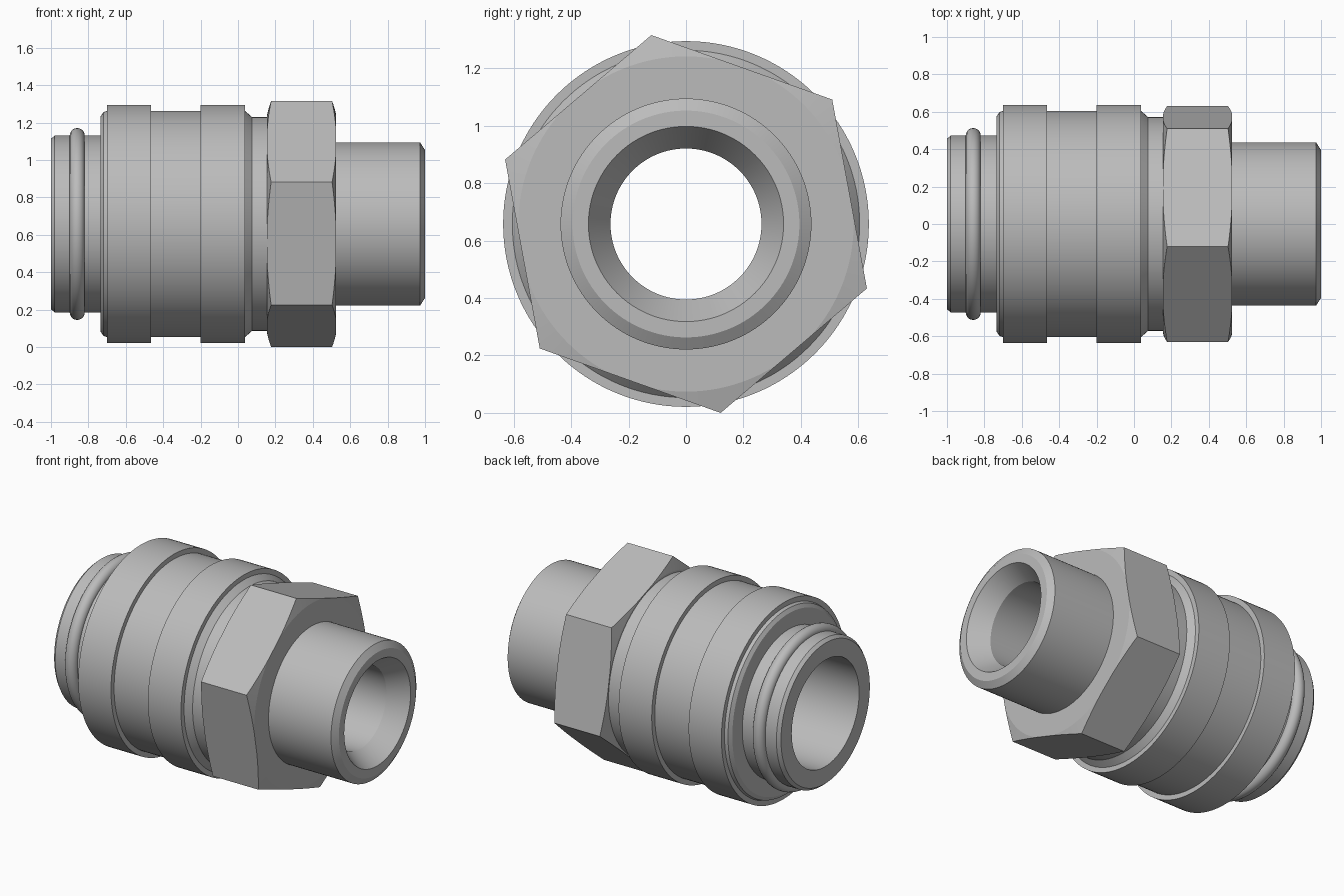
import bpy
import bmesh
from math import sin, cos, pi, radians

AXIS_Z = 0.658   # height of the fitting's centre line
SEGMENTS = 128

if "Cube" in bpy.data.objects:
    bpy.data.objects.remove(bpy.data.objects["Cube"], do_unlink=True)

steel = bpy.data.materials.new("steel grey")
steel.use_nodes = True
steel.diffuse_color = (0.5, 0.5, 0.5, 1)
steel.node_tree.nodes["Principled BSDF"].inputs["Base Color"].default_value = (0.5, 0.5, 0.5, 1)


def lathe(name, profile, segments=SEGMENTS, phase=0.0):
    """Turn a closed (x, radius) profile around the x axis."""
    bm = bmesh.new()
    rings = []
    for i in range(segments):
        a = phase + 2 * pi * i / segments
        rings.append([bm.verts.new((x, r * cos(a), AXIS_Z + r * sin(a))) for x, r in profile])
    count = len(profile)
    for i in range(segments):
        a, b = rings[i], rings[(i + 1) % segments]
        for j in range(count):
            k = (j + 1) % count
            bm.faces.new((a[j], a[k], b[k], b[j]))
    bmesh.ops.recalc_face_normals(bm, faces=bm.faces)
    mesh = bpy.data.meshes.new(name)
    bm.to_mesh(mesh)
    bm.free()
    mesh.materials.append(steel)
    obj = bpy.data.objects.new(name, mesh)
    bpy.context.collection.objects.link(obj)
    return obj


def activate(obj):
    bpy.ops.object.select_all(action='DESELECT')
    obj.select_set(True)
    bpy.context.view_layer.objects.active = obj


def smooth(obj, angle=25):
    activate(obj)
    bpy.ops.object.shade_smooth_by_angle(angle=radians(angle))


# Hollow tube: plug end on the left, coned pipe end on the right
smooth(lathe("tube", [
    (-1.0, 0.345), (-1.0, 0.455), (-0.98, 0.473), (-0.6, 0.473),
    (-0.6, 0.437), (0.973, 0.437), (1.0, 0.395), (1.0, 0.34),
    (0.88, 0.263), (0.1, 0.263), (0.1, 0.345)]))

# Sleeve with two raised bands and a narrower neck
smooth(lathe("sleeve", [
    (-0.735, 0.44), (-0.735, 0.575), (-0.72, 0.598), (-0.7, 0.605),
    (-0.7, 0.637), (-0.465, 0.637), (-0.465, 0.605), (-0.2, 0.605),
    (-0.2, 0.637), (0.037, 0.637), (0.037, 0.605), (0.075, 0.572),
    (0.17, 0.572), (0.17, 0.43)]), 15)

# Sealing ring around the plug end
ring_profile = [(-0.86 + 0.04 * cos(2 * pi * i / 20), 0.473 + 0.04 * sin(2 * pi * i / 20))
                for i in range(20)]
smooth(lathe("seal_ring", ring_profile), 40)

# Hexagon nut with corners turned down to a cone at both ends
nut = lathe("hex_nut", [(0.155, 0.35), (0.155, 0.669), (0.525, 0.669), (0.525, 0.35)],
            6, radians(40.4))
turning = lathe("nut_chamfer_cutter", [
    (0.155, 0.42), (0.155, 0.584), (0.18, 0.68), (0.5, 0.68), (0.525, 0.584), (0.525, 0.42)])
turning.hide_render = True
chamfer = nut.modifiers.new("chamfer", 'BOOLEAN')
chamfer.operation = 'INTERSECT'
chamfer.solver = 'EXACT'
chamfer.object = turning
activate(nut)
bpy.ops.object.modifier_apply(modifier=chamfer.name)
bpy.data.objects.remove(turning, do_unlink=True)
smooth(nut, 10)
